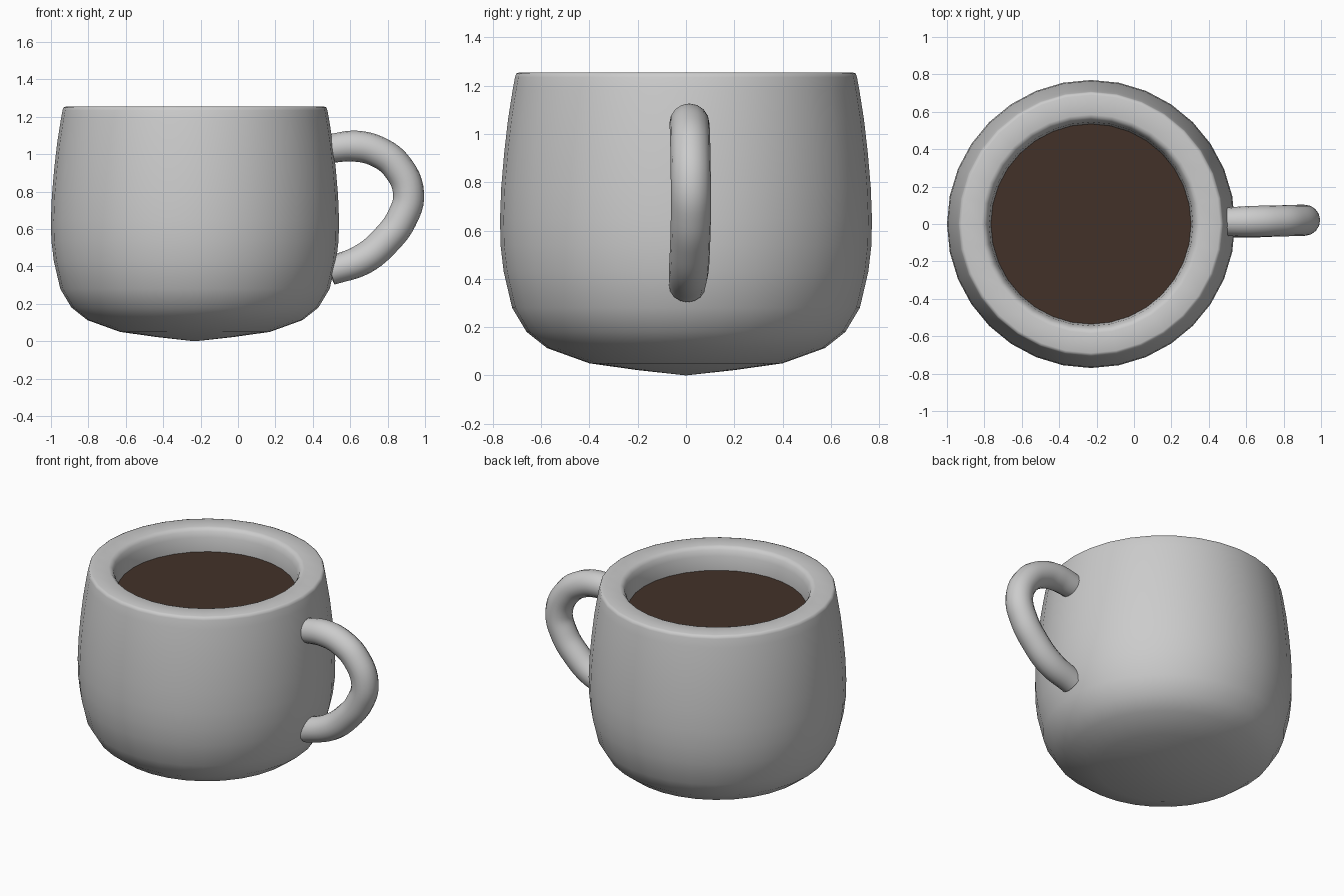
import bpy, math

if "Cube" in bpy.data.objects:
    bpy.data.objects.remove(bpy.data.objects["Cube"])

CX = -0.23   # centre of the cup body
SEG = 32


def finish(obj):
    bpy.ops.object.select_all(action='DESELECT')
    obj.select_set(True)
    bpy.context.view_layer.objects.active = obj
    bpy.ops.object.shade_smooth_by_angle(angle=math.radians(60))


def lathe(name, profile):
    """Revolve (radius, z) points; a zero radius gives a single pole vertex."""
    verts, faces, rings = [], [], []
    for r, z in profile:
        n = 1 if r == 0 else SEG
        rings.append([len(verts) + i for i in range(n)])
        for i in range(n):
            a = 2 * math.pi * i / SEG
            verts.append((r * math.cos(a), r * math.sin(a), z))
    for a, b in zip(rings, rings[1:]):
        for i in range(SEG):
            j = (i + 1) % SEG
            quad = [a[i % len(a)], a[j % len(a)], b[j % len(b)], b[i % len(b)]]
            faces.append(list(dict.fromkeys(quad)))
    mesh = bpy.data.meshes.new(name)
    mesh.from_pydata(verts, [], faces)
    obj = bpy.data.objects.new(name, mesh)
    obj.location.x = CX
    bpy.context.collection.objects.link(obj)
    finish(obj)
    return obj


# Cup body: outside from the base up, over the rim, down the inside
lathe("cup_body", [
    (0, 0), (0.20, 0.022), (0.40, 0.05), (0.575, 0.113), (0.66, 0.18),
    (0.72, 0.28), (0.755, 0.43), (0.768, 0.54), (0.77, 0.65), (0.765, 0.78),
    (0.753, 0.92), (0.737, 1.06), (0.718, 1.18), (0.708, 1.235),
    (0.703, 1.25), (0.69, 1.255), (0.585, 1.255), (0.57, 1.25),
    (0.557, 1.235), (0.545, 1.20), (0.535, 1.12), (0.54, 0.95),
    (0.56, 0.65), (0.53, 0.35), (0.42, 0.22), (0, 0.19)])

# Coffee surface
coffee = lathe("coffee", [(0.536, 1.11), (0, 1.11)])
mat = bpy.data.materials.new("coffee_brown")
mat.diffuse_color = (0.055, 0.031, 0.022, 1)
mat.use_nodes = True
mat.node_tree.nodes["Principled BSDF"].inputs["Base Color"].default_value = mat.diffuse_color
coffee.data.materials.append(mat)

# Handle: round tube swept along a slightly twisted loop
path = [(0.49, 0.012, 1.03), (0.63, 0.014, 1.043), (0.75, 0.016, 1.012),
        (0.85, 0.018, 0.935), (0.912, 0.02, 0.79), (0.875, 0.02, 0.655),
        (0.79, 0.017, 0.54), (0.67, 0.012, 0.44), (0.49, 0.005, 0.375)]
curve = bpy.data.curves.new("handle_path", 'CURVE')
curve.dimensions = '3D'
curve.bevel_depth = 0.083
curve.bevel_resolution = 6
curve.resolution_u = 6
curve.use_fill_caps = True
spline = curve.splines.new('BEZIER')
spline.bezier_points.add(len(path) - 1)
for p, co in zip(spline.bezier_points, path):
    p.co = co
    p.handle_left_type = p.handle_right_type = 'AUTO'
    p.radius = 0.92 if co[0] < 0.6 else 1.0
handle = bpy.data.objects.new("handle", curve)
bpy.context.collection.objects.link(handle)
bpy.ops.object.select_all(action='DESELECT')
handle.select_set(True)
bpy.context.view_layer.objects.active = handle
bpy.ops.object.convert(target='MESH')
finish(bpy.context.view_layer.objects.active)
